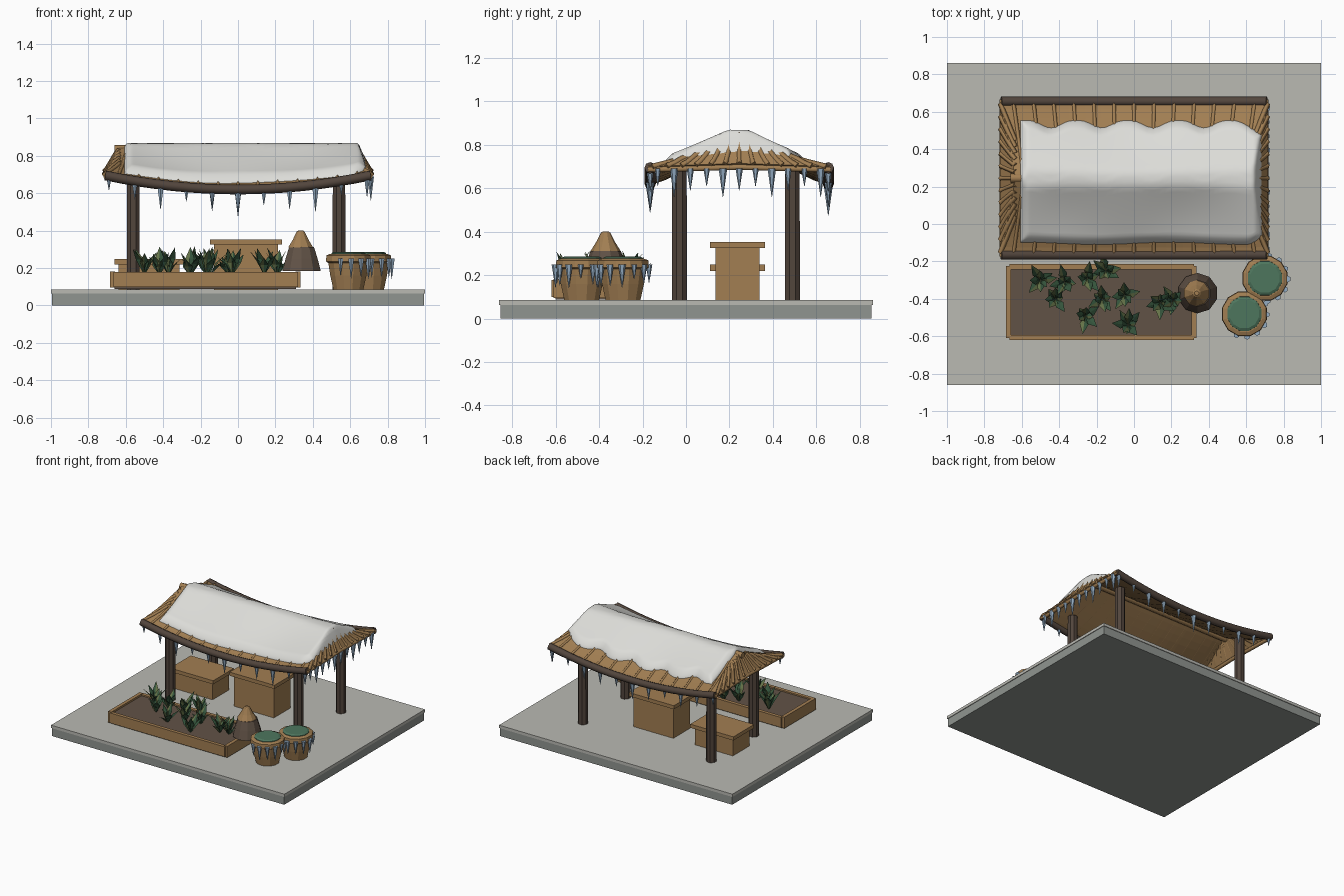
import bpy, bmesh, math, random
from mathutils import Matrix, Vector

random.seed(4)
cube = bpy.data.objects.get("Cube")
if cube:
    bpy.data.objects.remove(cube)


def material(name, *rgb):
    m = bpy.data.materials.new(name)
    m.use_nodes = True
    m.diffuse_color = (*rgb, 1)
    m.node_tree.nodes["Principled BSDF"].inputs["Base Color"].default_value = (*rgb, 1)
    return m


STONE = material("pale stone", .49, .49, .45)
STONE_LOW = material("grey stone", .28, .30, .28)
TIMBER = material("dark timber", .085, .06, .046)
WOOD = material("tan wood", .36, .21, .085)
SOIL = material("brown earth", .12, .085, .062)
LEAF = material("dark leaf", .035, .09, .045)
OLIVE = material("olive leaf", .13, .17, .065)
TEAL = material("teal lid", .075, .18, .11)
SNOW = material("snow", .72, .72, .69)
ICE = material("ice", .30, .42, .55)


def finish(name, bm, *mats, smooth=False):
    bmesh.ops.recalc_face_normals(bm, faces=bm.faces)
    me = bpy.data.meshes.new(name)
    bm.to_mesh(me)
    bm.free()
    for m in mats:
        me.materials.append(m)
    for p in me.polygons:
        p.use_smooth = smooth
    ob = bpy.data.objects.new(name, me)
    bpy.context.collection.objects.link(ob)
    return ob


def box(name, x, y, z, mat):
    """Box spanning three (low, high) ranges."""
    bm = bmesh.new()
    mid = [(a + b) / 2 for a, b in (x, y, z)]
    size = [b - a for a, b in (x, y, z)]
    bmesh.ops.create_cube(bm, size=1, matrix=Matrix.Translation(mid) @ Matrix.Diagonal((*size, 1)))
    return finish(name, bm, mat)


def lathe(name, x, y, profile, sides, mat):
    """Stack of (radius, height) rings, capped at both ends."""
    bm = bmesh.new()
    rings = []
    for r, z in profile:
        angles = [2 * math.pi * (i + .5) / sides for i in range(sides)]
        rings.append([bm.verts.new((x + r * math.cos(a), y + r * math.sin(a), z)) for a in angles])
    for lo, hi in zip(rings, rings[1:]):
        for i in range(sides):
            j = (i + 1) % sides
            bm.faces.new((lo[i], lo[j], hi[j], hi[i]))
    bm.faces.new(rings[0])
    bm.faces.new(rings[-1])
    return finish(name, bm, mat)


def rods(name, paths, radius, mat, res=0):
    cu = bpy.data.curves.new(name, 'CURVE')
    cu.dimensions = '3D'
    cu.bevel_depth, cu.bevel_resolution, cu.use_fill_caps = radius, res, True
    for path in paths:
        sp = cu.splines.new('POLY')
        sp.points.add(len(path) - 1)
        for p, co in zip(sp.points, path):
            p.co = (*co, 1)
    cu.materials.append(mat)
    ob = bpy.data.objects.new(name, cu)
    bpy.context.collection.objects.link(ob)
    return ob


def icicles(name, spots):
    bm = bmesh.new()
    for x, y, z, length in spots:
        bmesh.ops.create_cone(bm, cap_ends=True, segments=6, radius1=.001, radius2=.008 + length * .09,
                              depth=length, matrix=Matrix.Translation((x, y, z - length / 2)))
    return finish(name, bm, ICE)


# Stone plinth
box("plinth_base", (-.995, .995), (-.855, .855), (0, .063), STONE_LOW)
box("plinth_slab", (-1, 1), (-.86, .86), (.063, .085), STONE)

# Roof shape: sagging eaves, concave slopes, short steep hips
YC, DEPTH, END, RIDGE = .245, .42, .71, .845


def eave(x):
    return .62 + .075 * (x / END) ** 2


def hip_x(u):
    return .63 + (END - .63) * u


def roof_z(x, y):
    u = min(1, abs(y - YC) / DEPTH)
    hip = hip_x(u)
    xi = min(abs(x), hip)
    z = eave(xi) + (RIDGE - eave(xi)) * (1 - u) ** 1.25
    if abs(x) > hip:
        t = min(1, (abs(x) - hip) / (END - hip))
        z += (.695 + .015 * (1 - u) - z) * t
    return z


bm = bmesh.new()
grid = []
for j in range(-8, 9):
    u, y = abs(j) / 8, YC + DEPTH * j / 8
    xs = [-END] + [hip_x(u) * i / 8 for i in range(-8, 9)] + [END]
    grid.append([bm.verts.new((x, y, roof_z(x, y))) for x in xs])
for a, b in zip(grid, grid[1:]):
    for i in range(len(a) - 1):
        bm.faces.new((a[i], a[i + 1], b[i + 1], b[i]))
bmesh.ops.remove_doubles(bm, verts=bm.verts, dist=.0005)
roof = finish("roof_boards", bm, WOOD)
mod = roof.modifiers.new("thickness", 'SOLIDIFY')
mod.thickness, mod.offset = .016, 0

# Battens on the long slopes and fanned ribs on the ends
battens, ribs = [], []
for side in (-1, 1):
    for i in range(-6, 7):
        path = []
        for k in range(7):
            u = k / 6
            x, y = i * (.098 + .01 * u), YC + side * DEPTH * u
            path.append((x, y, roof_z(x, y) + .004))
        battens.append(path)
    for i in range(-6, 7):
        path = []
        for k in range(6):
            t = k / 5
            x, y = side * (.635 + .08 * t), YC + DEPTH * i / 6.3 * (.5 + .5 * t)
            path.append((x, y, roof_z(x, y) + .004))
        ribs.append(path)
rods("roof_battens", battens, .013, WOOD)
rods("roof_end_ribs", ribs, .014, WOOD)
rods("ridge_beam", [[(-.66, YC, RIDGE - .012), (.65, YC, RIDGE - .012)]], .024, WOOD, 2)
rods("end_eave_poles", [[(s * .705, YC + DEPTH * j / 4, .685 + .012 * (1 - abs(j) / 4))
                         for j in range(-4, 5)] for s in (-1, 1)], .014, WOOD, 1)
eaves = [[(END * i / 8, y, eave(END * i / 8)) for i in range(-8, 9)] for y in (-.165, .655)]
rods("eave_beams", eaves, .026, TIMBER, 2)

# Posts
for x in (-.56, .54):
    for y in (-.03, .49):
        lathe("post", x, y, [(.037, .085), (.036, .695)], 8, TIMBER)

# Snow blanket with a scalloped back edge
bm = bmesh.new()
top, low = [], []
NX, NY = 64, 36
for i in range(NX + 1):
    s = (1 - math.cos(math.pi * i / NX)) / 2
    x = -.608 + 1.293 * s
    back = .555 - .04 * abs(math.sin(x * 11.5 + .4)) ** 3
    front = -.105 + .006 * math.sin(x * 8)
    inset = .05 * max(0, (x - .6) / .085) ** 2
    back, front = back - inset, front + inset
    tops, lows = [], []
    for j in range(NY + 1):
        t = (1 - math.cos(math.pi * j / NY)) / 2
        y = front + (back - front) * t
        z = roof_z(x, y)
        d = min(x + .608, .685 - x, y - front, back - y)
        thick = .046 * min(1, max(0, d) / .04) ** .45
        wave = .005 * math.sin(9 * x + 2) * math.sin(8 * y + 1) * min(1, max(0, d) / .04)
        tops.append(bm.verts.new((x, y, min(z + thick + wave, .868 + wave * .6))))
        lows.append(bm.verts.new((x, y, z - .006)))
    top.append(tops)
    low.append(lows)
for sheet in (top, low):
    for a, b in zip(sheet, sheet[1:]):
        for j in range(NY):
            bm.faces.new((a[j], a[j + 1], b[j + 1], b[j]))
rim = [(i, 0) for i in range(NX)] + [(NX, j) for j in range(NY)]
rim += [(i, NY) for i in range(NX, 0, -1)] + [(0, j) for j in range(NY, 0, -1)]
for (a, b), (c, d) in zip(rim, rim[1:] + rim[:1]):
    bm.faces.new((top[a][b], top[c][d], low[c][d], low[a][b]))
finish("snow_blanket", bm, SNOW, smooth=True)

# Icicles along the long eaves and the left end
spots = []
for y in (-.165, .655):
    for i in range(11):
        x = -.69 + .138 * i
        spots.append((x, y, eave(x) - .015, (.07, .1, .13)[i % 3] * random.uniform(.8, 1.05)))
for i in range(11):
    spots.append((.71, -.13 + .075 * i, .69, (.08, .13, .1)[i % 3]))
icicles("roof_icicles", spots)

# Lidded crates
for name, x0, x1, z in (("large_crate", -.15, .235, .353), ("small_crate", -.66, -.29, .248)):
    box(name + "_body", (x0 + .022, x1 - .022), (.135, .338), (.085, z - .025), WOOD)
    box(name + "_lid", (x0, x1), (.11, .363), (z - .028, z), WOOD)

# Planter
for y in (-.62, -.242):
    box("planter_long_board", (-.665, .32), (y, y + .027), (.1, .178), WOOD)
for x in (-.685, .308):
    box("planter_end_board", (x, x + .027), (-.61, -.225), (.095, .182), WOOD)
box("planter_soil", (-.66, .31), (-.6, -.235), (.088, .168), SOIL)

# Leafy tufts
bm = bmesh.new()
tufts = [(-.5, -.3), (-.42, -.4), (-.37, -.31), (-.26, -.49), (-.25, -.29), (-.15, -.25),
         (-.17, -.4), (-.05, -.38), (-.03, -.54), (.14, -.42), (.21, -.41)]
for cx, cy in tufts:
    for k in range(8):
        a = k * math.pi / 4 + random.uniform(-.3, .3)
        out, side = Vector((math.cos(a), math.sin(a), 0)), Vector((-math.sin(a), math.cos(a), 0))
        reach, tall = random.uniform(.04, .1), random.uniform(.07, .155)
        root = Vector((cx, cy, .16))
        mid = root + out * reach * .45 + Vector((0, 0, tall * .6))
        tip = root + out * reach + Vector((0, 0, tall))
        r, m, t = (bm.verts.new(p) for p in (root, mid - out * .008, tip))
        wings = [bm.verts.new(mid + side * w) for w in (-.024, .024)]
        for n, w in enumerate(wings):
            for tri in ((r, m, w), (m, t, w)):
                bm.faces.new(tri).material_index = int((k + n) % 3 == 0)
finish("planter_leaves", bm, LEAF, OLIVE)

# Basket with a pointed cover
lathe("basket", .34, -.37, [(.108, .183), (.09, .25), (.07, .312)], 10, SOIL)
lathe("basket_cover", .335, -.37, [(.07, .31), (.045, .35), (.022, .395), (.012, .402)], 10, WOOD)

# Tubs with teal lids and hanging ice
for x, y in ((.7, -.29), (.59, -.48)):
    lathe("tub_staves", x, y, [(.083, .085), (.1, .16), (.112, .235)], 12, WOOD)
    lathe("tub_rim", x, y, [(.112, .228), (.124, .235), (.121, .268), (.1, .276)], 12, WOOD)
    lathe("tub_lid", x, y, [(.096, .265), (.094, .28), (.08, .287)], 12, TEAL)
    ring = [math.radians(-110 + 27 * i) for i in range(8)]
    icicles("tub_icicles", [(x + .122 * math.cos(a), y + .122 * math.sin(a), .25,
                             random.uniform(.06, .11)) for a in ring])
